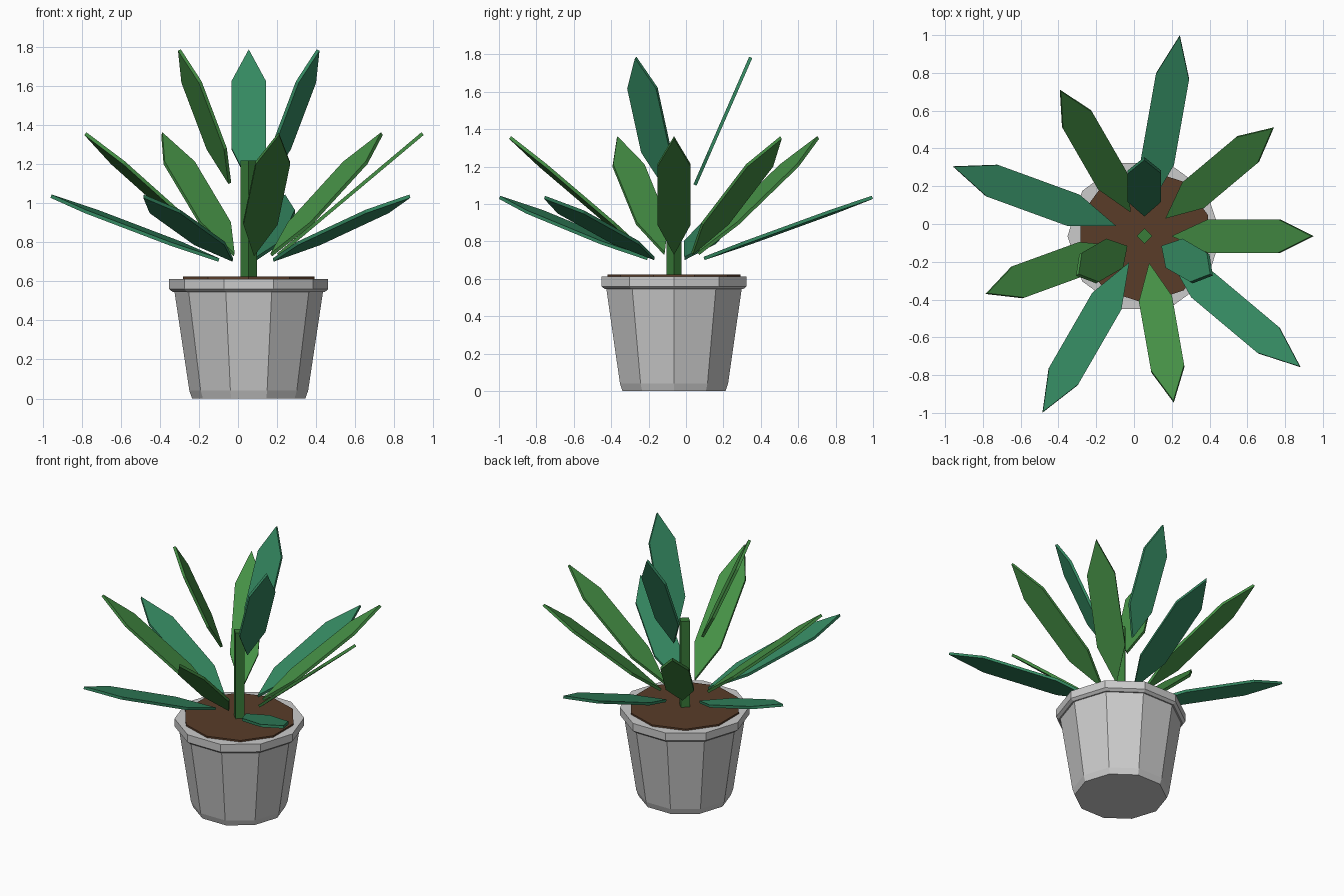
import bpy
from math import sin, cos, pi, radians, hypot
from mathutils import Vector

if "Cube" in bpy.data.objects:
    bpy.data.objects.remove(bpy.data.objects["Cube"])

CX, CY = 0.055, -0.064          # plant axis


def material(name, rgb):
    m = bpy.data.materials.new(name)
    m.diffuse_color = (*rgb, 1)
    m.use_nodes = True
    m.node_tree.nodes["Principled BSDF"].inputs["Base Color"].default_value = m.diffuse_color
    return m


TEAL = material("teal_leaf", (0.035, 0.25, 0.12))
GREEN = material("green_leaf", (0.06, 0.28, 0.06))
STEM = material("stem_green", (0.04, 0.2, 0.04))
SOIL = material("soil_brown", (0.1, 0.045, 0.022))


def make(name, verts, faces, mat=None):
    me = bpy.data.meshes.new(name)
    me.from_pydata(verts, [], faces)
    me.update()
    ob = bpy.data.objects.new(name, me)
    ob.location = (CX, CY, 0)
    bpy.context.collection.objects.link(ob)
    if mat:
        me.materials.append(mat)
    return ob


def lathe(name, profile, n, mat=None, turn=0.0):
    """Closed faceted solid of revolution from (radius, z) points, bottom to top."""
    verts = [(r * cos(turn + 2 * pi * i / n), r * sin(turn + 2 * pi * i / n), z)
             for r, z in profile for i in range(n)]
    faces = [(k * n + i, k * n + (i + 1) % n, (k + 1) * n + (i + 1) % n, (k + 1) * n + i)
             for k in range(len(profile) - 1) for i in range(n)]
    last = (len(profile) - 1) * n
    faces += [tuple(reversed(range(n))), tuple(range(last, last + n))]
    return make(name, verts, faces, mat)


def leaf(name, angle, base, tip, mat, half=0.089, thick=0.018):
    """Flat hexagonal blade running from base (r, z) to tip (r, z)."""
    a = radians(angle)
    out, side = Vector((cos(a), sin(a), 0)), Vector((-sin(a), cos(a), 0))
    up = Vector((0, 0, 1))
    dr, dz = tip[0] - base[0], tip[1] - base[1]
    normal = (up * dr - out * dz) / hypot(dr, dz) * thick / 2
    outline = [(0, 0), (0.26, -1), (0.76, -1), (1, 0), (0.76, 1), (0.26, 1)]
    verts = [out * (base[0] + t * dr) + up * (base[1] + t * dz) + side * s * half + normal * f
             for f in (-1, 1) for t, s in outline]
    faces = [(5, 4, 3, 2, 1, 0), (6, 7, 8, 9, 10, 11)]
    faces += [(i, (i + 1) % 6, (i + 1) % 6 + 6, i + 6) for i in range(6)]
    return make(name, verts, faces, mat)


# Pot with chamfered foot and overhanging rim
lathe("pot", [(0.29, 0), (0.304, 0.04), (0.38, 0.545), (0.389, 0.545),
              (0.407, 0.56), (0.407, 0.613)], 10)
# Soil and stem
lathe("soil", [(0.355, 0.58), (0.355, 0.624)], 10, SOIL, pi / 2)
lathe("stem", [(0.041, 0.6), (0.041, 1.218)], 4, STEM)

# Nine outer leaves every 40 degrees: low teal ones and mid green ones
for angle in range(0, 360, 40):
    if angle in (80, 160, 240, 320):
        leaf(f"low_leaf_{angle}", angle, (0.163, 0.709), (1.077, 1.036), TEAL)
    else:
        leaf(f"mid_leaf_{angle}", angle, (0.15, 0.735), (0.89, 1.356), GREEN)

# Three steep upper leaves
for angle, mat in ((90, TEAL), (210, GREEN), (330, TEAL)):
    leaf(f"upper_leaf_{angle}", angle, (0.112, 1.102), (0.41, 1.784), mat)
